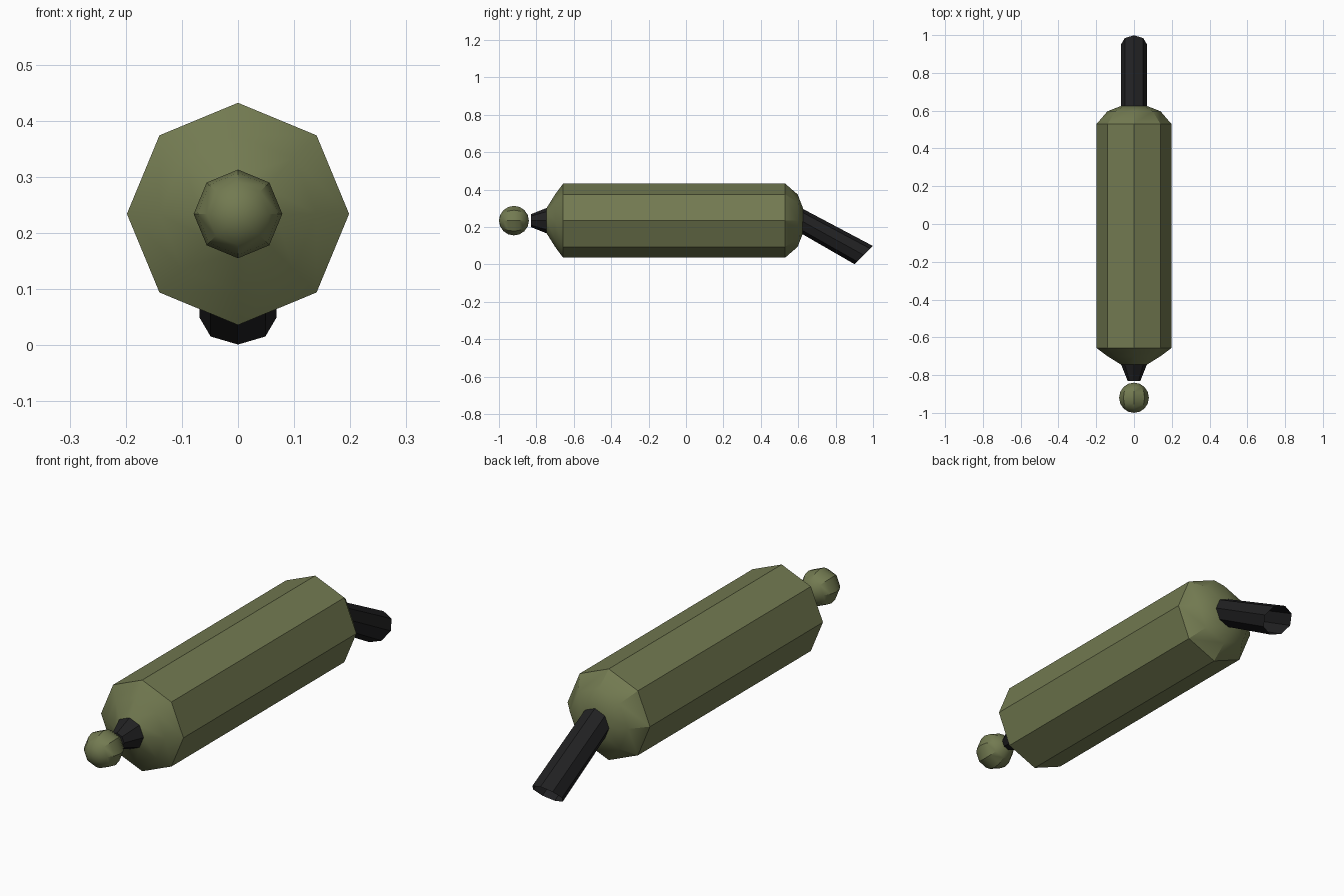
import bpy, bmesh, math
from mathutils import Vector

if "Cube" in bpy.data.objects:
    bpy.data.objects.remove(bpy.data.objects["Cube"])

ZC = 0.234  # height of the long axis


def material(name, rgb):
    m = bpy.data.materials.new(name)
    m.diffuse_color = (*rgb, 1)
    m.use_nodes = True
    m.node_tree.nodes["Principled BSDF"].inputs["Base Color"].default_value = m.diffuse_color
    return m


olive = material("olive green", (0.17, 0.195, 0.082))
black = material("matte black", (0.015, 0.015, 0.016))


def loft(name, rings, mat, cap_start=True, cap_end=True, sides=8):
    """Skin octagonal rings given as (y, z, radius, tilt about x in degrees)."""
    bm = bmesh.new()
    loops = []
    for y, z, r, tilt in rings:
        t = math.radians(tilt)
        loop = []
        for i in range(sides):
            a = 2 * math.pi * i / sides
            u = r * math.cos(a)
            loop.append(bm.verts.new(Vector((r * math.sin(a), y + u * math.sin(t), z + u * math.cos(t)))))
        loops.append(loop)
    for a, b in zip(loops, loops[1:]):
        for i in range(sides):
            j = (i + 1) % sides
            bm.faces.new((a[i], a[j], b[j], b[i]))
    if cap_start:
        bm.faces.new(loops[0])
    if cap_end:
        bm.faces.new(loops[-1])
    bmesh.ops.recalc_face_normals(bm, faces=bm.faces[:])
    return finish(name, bm, mat)


def finish(name, bm, mat):
    me = bpy.data.meshes.new(name)
    bm.to_mesh(me)
    bm.free()
    me.materials.append(mat)
    ob = bpy.data.objects.new(name, me)
    bpy.context.collection.objects.link(ob)
    bpy.ops.object.select_all(action='DESELECT')
    ob.select_set(True)
    bpy.context.view_layer.objects.active = ob
    bpy.ops.object.shade_smooth_by_angle(angle=math.radians(30))
    return ob


# Main body with tapered front and rounded rear
loft("body", [(-0.745, ZC, 0.068, 0), (-0.70, ZC, 0.14, 0), (-0.657, ZC, 0.198, 0),
              (0.53, ZC, 0.198, 0), (0.597, ZC, 0.14, 0), (0.625, ZC, 0.068, 0)], olive)

# Dark tapered neck
loft("neck", [(-0.83, ZC, 0.034, 0), (-0.745, ZC, 0.068, 0)], black)

# Bent rear pipe, mouth tilted 45 degrees and open
loft("rear_pipe", [(0.615, ZC, 0.068, 0), (0.95, 0.05, 0.069, 45)], black, cap_end=False)

# Front ball, poles along y
n = 8
profile = [(-0.92 - 0.08 * math.cos(math.pi * k / n), ZC, 0.079 * math.sin(math.pi * k / n) + 1e-5, 0)
           for k in range(n + 1)]
ball = loft("front_ball", profile, olive, False, False)
bm = bmesh.new()
bm.from_mesh(ball.data)
bmesh.ops.remove_doubles(bm, verts=bm.verts[:], dist=0.0005)
bm.to_mesh(ball.data)
bm.free()
